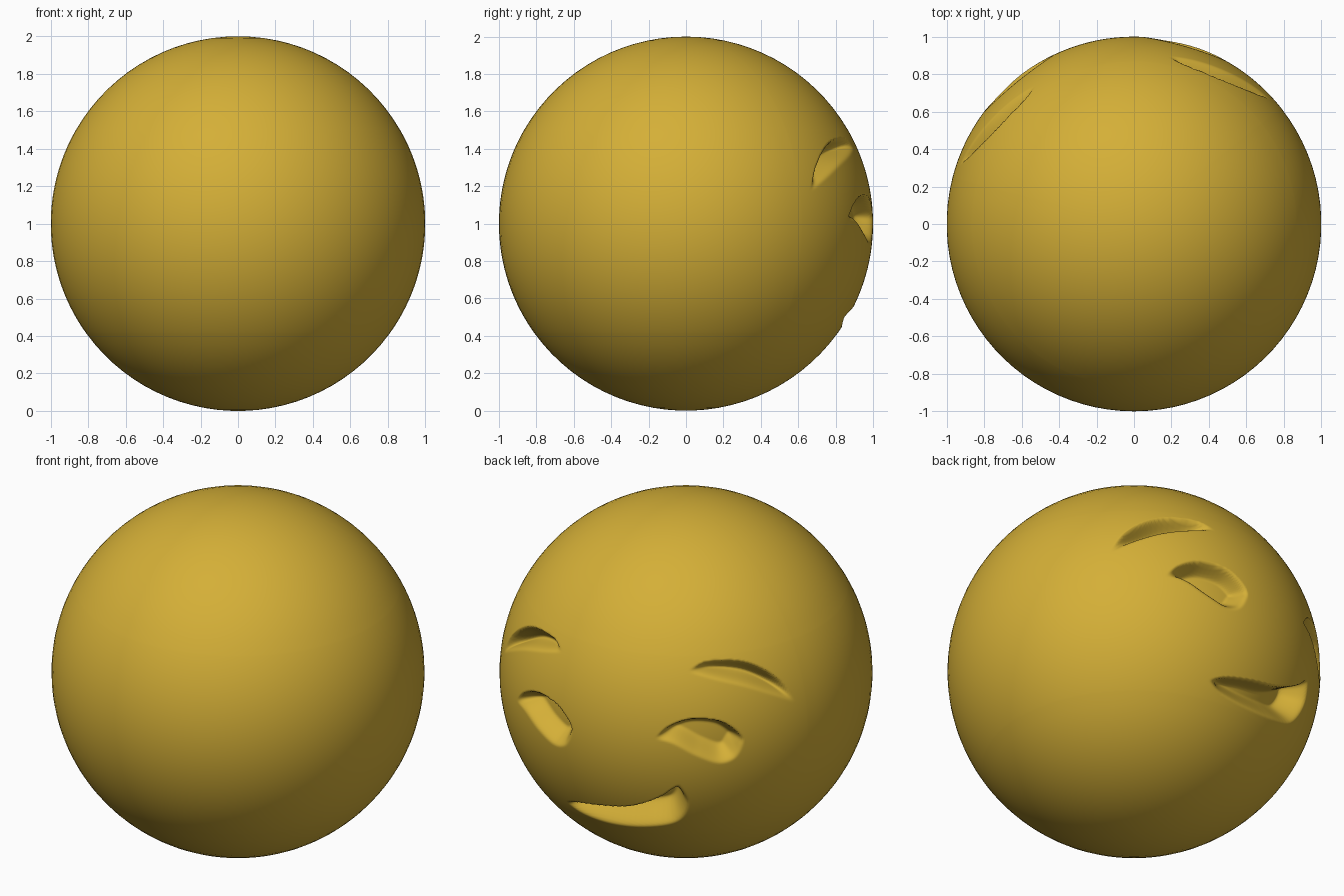
import bpy
import math
from mathutils import Vector

cube = bpy.data.objects.get("Cube")
if cube:
    bpy.data.objects.remove(cube, do_unlink=True)

FACE = 102          # heading of the carved face, degrees around z


def curve(points, steps=6):
    """Smooth curve through a few (heading, latitude) points."""
    p = [Vector(q) for q in points]
    p = [2 * p[0] - p[1]] + p + [2 * p[-1] - p[-2]]
    out = []
    for a, b, c, d in zip(p, p[1:], p[2:], p[3:]):
        for i in range(steps):
            t = i / steps
            out.append(0.5 * (2 * b + (c - a) * t + (2 * a - 5 * b + 4 * c - d) * t ** 2
                              + (3 * b - a - 3 * c + d) * t ** 3))
    return out + [p[-2]]


def distance(q, line):
    best = 1e9
    for a, b in zip(line, line[1:]):
        ab = b - a
        t = max(0, min(1, (q - a).dot(ab) / max(ab.length_squared, 1e-9)))
        best = min(best, (q - a - ab * t).length)
    return best


def inside(q, loop):
    hit = False
    for a, b in zip(loop, loop[1:] + loop[:1]):
        if (a.y > q.y) != (b.y > q.y) and q.x < a.x + (b.x - a.x) * (q.y - a.y) / (b.y - a.y):
            hit = not hit
    return hit


def ramp(t):
    t = max(0, min(1, t))
    return t * t * (3 - 2 * t)


class Dent:
    """Hollow between an upper rim and a lower rim that share their tips."""

    def __init__(self, upper, lower, depth, steep, soft, change=lambda p: p):
        self.upper = curve([change(p) for p in upper])
        self.lower = curve([change(p) for p in lower])
        self.loop = self.upper + self.lower[::-1]
        self.depth, self.steep, self.soft = depth, steep, soft
        xs, ys = [p.x for p in self.loop], [p.y for p in self.loop]
        self.box = min(xs), max(xs), min(ys), max(ys)

    def at(self, q):
        x0, x1, y0, y1 = self.box
        if not (x0 < q.x < x1 and y0 < q.y < y1 and inside(q, self.loop)):
            return 0
        wall = min(1, distance(q, self.upper) / self.steep)
        floor = ramp(distance(q, self.lower) / self.soft)
        return self.depth * math.sin(wall * math.pi / 2) * floor


# Carved features
brow_top = [(23, 25), (31, 28), (44, 26.5), (54, 20), (60, 10.5)]
brow_low = [(23, 25), (31, 22.5), (42, 19), (51, 15), (60, 10.5)]
eye_top = [(13, 3.5), (18, 8), (25, 10.3), (34, 9), (40, 4), (41, 0)]
eye_low = [(13, 3.5), (19, 2), (26, -2), (33, -5), (38, -4), (41, 0)]
mouth_top = [(-25, -30), (-18, -27.5), (-8, -25.5), (4, -23), (14, -18), (21, -12)]
mouth_low = [(-25, -30), (-18, -33), (-6, -34), (8, -32.5), (20, -28.5), (24, -20), (21, -12)]

dents = [
    Dent(brow_top, brow_low, 0.10, 2.2, 6),
    Dent(brow_top, brow_low, 0.10, 2.2, 6, lambda p: (-p[0], p[1] - 1)),
    Dent(eye_top, eye_low, 0.10, 2.5, 5),
    Dent(eye_top, eye_low, 0.10, 2.5, 5,
         lambda p: (p[0] - 55.5, p[1] - 1.5 + 0.05 * (p[0] - 28))),
    Dent(mouth_top, mouth_low, 0.14, 3, 4.5),
]


def spaced(start, end, step):
    n = round((end - start) / step)
    return [start + (end - start) * i / n for i in range(n)]


# Ball: rings and columns are finer across the face
headings = spaced(-64, 64, 0.5) + spaced(64, 296, 4)
lats = spaced(-88, -36, 4) + spaced(-36, 30, 0.5) + spaced(30, 90, 4)
cols, rows = len(headings), len(lats)

verts, faces = [], []
for lat in lats:
    for h in headings:
        r = 1 - max(d.at(Vector((h, lat))) for d in dents)
        a, b = math.radians(h + FACE), math.radians(lat)
        verts.append((r * math.cos(a) * math.cos(b), r * math.sin(a) * math.cos(b),
                      1 + r * math.sin(b)))
for j in range(rows - 1):
    for i in range(cols):
        k = (i + 1) % cols
        faces.append((j * cols + i, j * cols + k, (j + 1) * cols + k, (j + 1) * cols + i))

# Poles
south, north = len(verts), len(verts) + 1
verts += [(0, 0, 0), (0, 0, 2)]
top = (rows - 1) * cols
for i in range(cols):
    k = (i + 1) % cols
    faces.append((south, k, i))
    faces.append((north, top + i, top + k))

mesh = bpy.data.meshes.new("ball")
mesh.from_pydata(verts, [], faces)
mesh.update()
ball = bpy.data.objects.new("ball_with_carved_face", mesh)
bpy.context.collection.objects.link(ball)
mesh.shade_smooth()

gold = bpy.data.materials.new("gold")
gold.use_nodes = True
colour = (0.659, 0.429, 0.038, 1)
gold.diffuse_color = colour
gold.node_tree.nodes["Principled BSDF"].inputs["Base Color"].default_value = colour
mesh.materials.append(gold)
